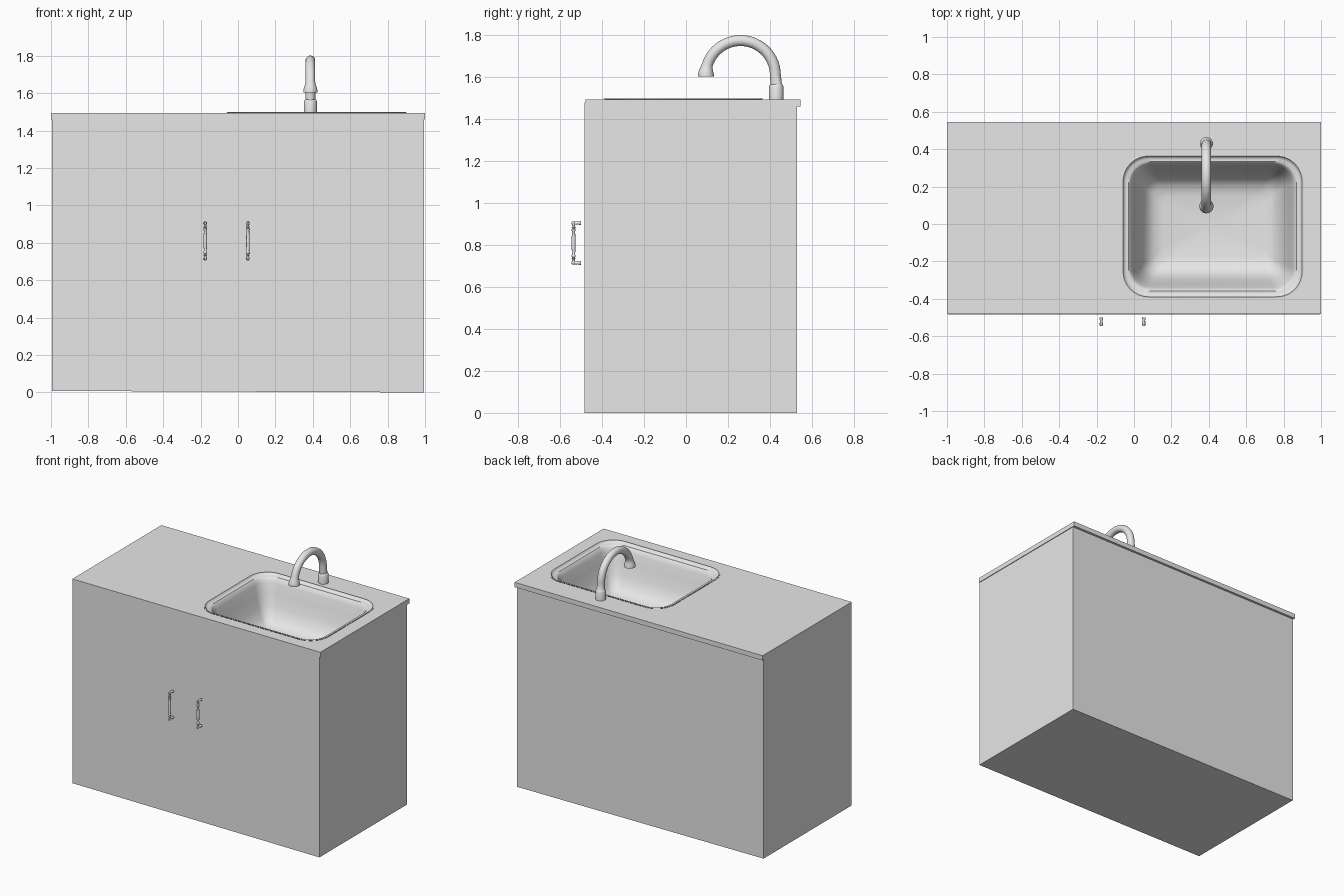
import bpy, bmesh, math
from mathutils import Vector

if "Cube" in bpy.data.objects:
    bpy.data.objects.remove(bpy.data.objects["Cube"])

grey = bpy.data.materials.new("light_grey")
grey.diffuse_color = (0.8, 0.8, 0.8, 1)
grey.use_nodes = True
grey.node_tree.nodes["Principled BSDF"].inputs["Base Color"].default_value = grey.diffuse_color


def finish(name, bm, smooth=None, recalc=True):
    if recalc:
        bmesh.ops.recalc_face_normals(bm, faces=bm.faces)
    me = bpy.data.meshes.new(name)
    bm.to_mesh(me)
    bm.free()
    me.materials.append(grey)
    ob = bpy.data.objects.new(name, me)
    bpy.context.collection.objects.link(ob)
    if smooth:
        bpy.ops.object.select_all(action='DESELECT')
        ob.select_set(True)
        bpy.context.view_layer.objects.active = ob
        bpy.ops.object.shade_smooth_by_angle(angle=math.radians(smooth))
    return ob


def rounded_rect(bm, inset, z, seg=8):
    """Ring of verts following the sink outline, inset from its edge."""
    x0, x1, y0, y1 = -0.065 + inset, 0.905 - inset, -0.395 + inset, 0.37 - inset
    r = max(0.14 - inset * 0.6, 0.05)
    corners = [(x1 - r, y1 - r), (x0 + r, y1 - r), (x0 + r, y0 + r), (x1 - r, y0 + r)]
    ring = []
    for k, (cx, cy) in enumerate(corners):
        for i in range(seg + 1):
            a = math.pi / 2 * (k + i / seg)
            ring.append(bm.verts.new((cx + r * math.cos(a), cy + r * math.sin(a), z)))
    return ring


def bridge(bm, a, b):
    n = len(a)
    for i in range(n):
        j = (i + 1) % n
        bm.faces.new((a[i], a[j], b[j], b[i]))


def tube(bm, x, path, sides=20):
    """Sweep circles along a path of (y, z, radius) in the plane x = const."""
    rings = []
    for i, (y, z, r) in enumerate(path):
        p, q = path[max(i - 1, 0)], path[min(i + 1, len(path) - 1)]
        t = Vector((q[0] - p[0], q[1] - p[1])).normalized()
        ring = []
        for k in range(sides):
            a = 2 * math.pi * k / sides
            s = r * math.sin(a)
            ring.append(bm.verts.new((x + r * math.cos(a), y - t.y * s, z + t.x * s)))
        rings.append(ring)
    for a, b in zip(rings, rings[1:]):
        bridge(bm, a, b)
    bm.faces.new(rings[0])
    bm.faces.new(rings[-1])


# Cabinet body, open under the countertop
bm = bmesh.new()
bmesh.ops.create_cube(bm, size=1)
for v in bm.verts:
    v.co = (v.co.x * 1.99, 0.0225 + v.co.y * 1.011, 0.742 + v.co.z * 1.476)
    if v.co.z < 0.5:
        v.co.z = 0.008 if v.co.x < 0 else 0.0
top = [f for f in bm.faces if f.normal.z > 0.9 or all(v.co.z > 1 for v in f.verts)]
bmesh.ops.delete(bm, geom=top, context='FACES_ONLY')
finish("cabinet", bm, recalc=True)

# Countertop with the sink opening
bm = bmesh.new()
outer = [bm.verts.new((x, y, 1.495)) for x, y in
         ((-1, -0.48), (1, -0.48), (1, 0.545), (-1, 0.545))]
hole = rounded_rect(bm, 0.0, 1.495)
edges = [bm.edges.new((l[i], l[(i + 1) % len(l)])) for l in (outer, hole) for i in range(len(l))]
bmesh.ops.triangle_fill(bm, edges=edges, use_beauty=True, normal=(0, 0, 1))
ext = bmesh.ops.extrude_face_region(bm, geom=list(bm.faces), use_keep_orig=True)
for v in ext["geom"]:
    if isinstance(v, bmesh.types.BMVert):
        v.co.z = 1.46
finish("countertop", bm)

# Sink basin: recessed rim, sloping walls, shallow dished floor
bm = bmesh.new()
profile = [(0.0, 1.497), (0.006, 1.499), (0.012, 1.488), (0.022, 1.482), (0.036, 1.484),
           (0.046, 1.474), (0.056, 1.45), (0.075, 1.38), (0.10, 1.30),
           (0.13, 1.235), (0.17, 1.20), (0.22, 1.19)]
rings = [rounded_rect(bm, i, z) for i, z in profile]
for a, b in zip(rings, rings[1:]):
    bridge(bm, a, b)
drain = bm.verts.new((0.41, 0.0, 1.18))
last = rings[-1]
for i in range(len(last)):
    bm.faces.new((last[i], last[(i + 1) % len(last)], drain))
finish("sink_basin", bm, smooth=50, recalc=False)

# Faucet: base collar, gooseneck and flared spout
bm = bmesh.new()
path = [(0.43, 1.49, 0.035), (0.43, 1.555, 0.035), (0.43, 1.563, 0.031), (0.43, 1.567, 0.027)]
for i in range(25):
    a = math.radians(162 * i / 24)
    path.append((0.26 + 0.166 * math.cos(a), 1.61 + 0.165 * math.sin(a), 0.026))
path += [(0.099, 1.648, 0.028), (0.096, 1.63, 0.034), (0.095, 1.615, 0.038), (0.095, 1.604, 0.038)]
tube(bm, 0.387, path, sides=24)
finish("faucet", bm, smooth=40)

# Door handles: turned grip with beads, on two feet
half = [(0.0, 0.0095), (0.03, 0.009), (0.055, 0.007), (0.06, 0.010), (0.066, 0.010),
        (0.07, 0.006), (0.075, 0.010), (0.08, 0.006), (0.09, 0.008), (0.1, 0.008)]
grip = [(-0.536, 0.81 - d, r) for d, r in reversed(half)] + \
       [(-0.536, 0.81 + d, r) for d, r in half[1:]]
for name, x in (("left_handle", -0.175), ("right_handle", 0.053)):
    bm = bmesh.new()
    tube(bm, x, grip, sides=12)
    for z in (0.715, 0.905):
        tube(bm, x, [(-0.545, z, 0.006), (-0.54, z, 0.008), (-0.515, z, 0.007),
                     (-0.507, z, 0.009), (-0.50, z, 0.009)], sides=12)
    finish(name, bm, smooth=40)
